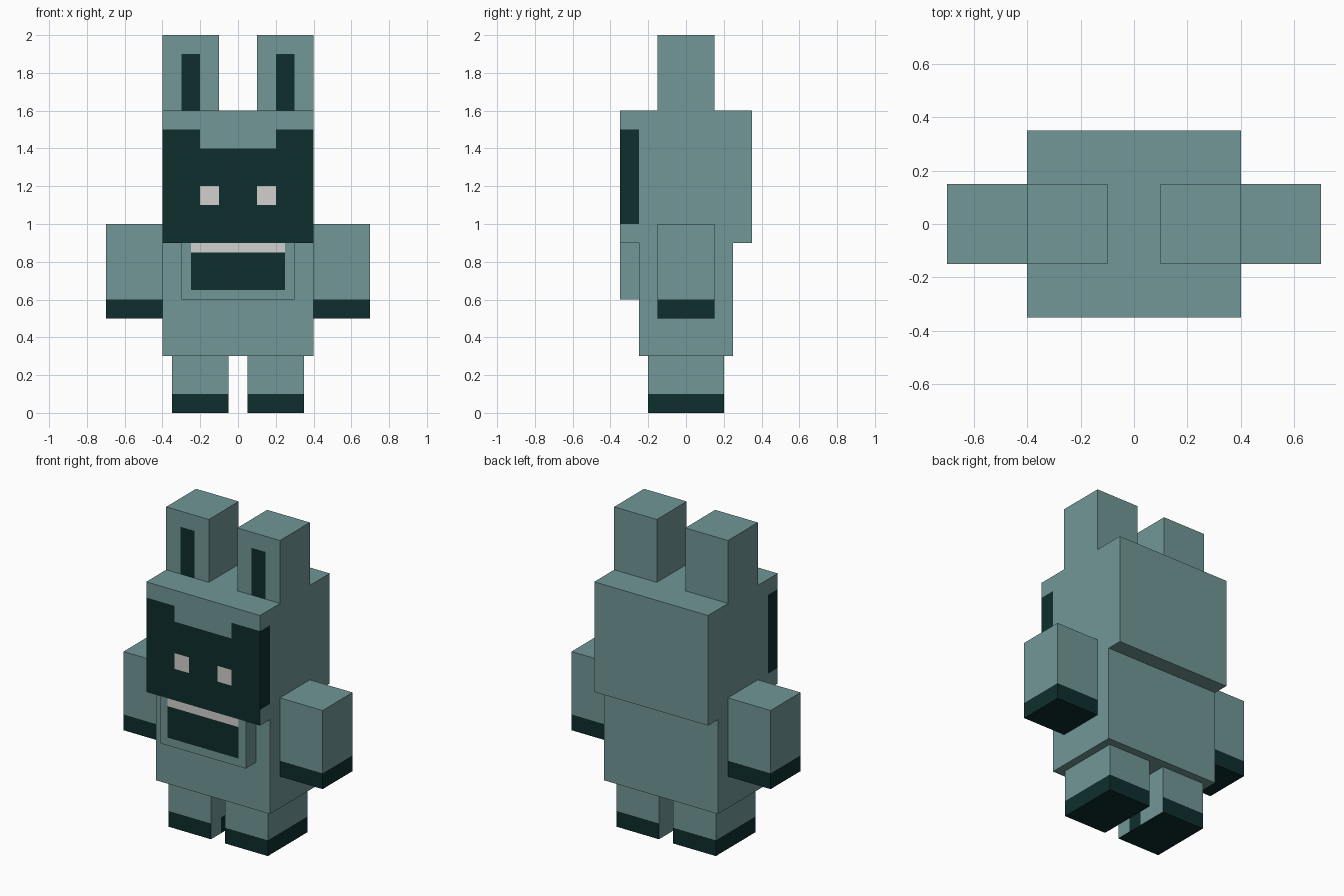
import bpy
import bmesh
from mathutils import Vector

default = bpy.data.objects.get("Cube")
if default:
    bpy.data.objects.remove(default, do_unlink=True)


def make_material(name, rgb):
    mat = bpy.data.materials.new(name)
    mat.use_nodes = True
    mat.diffuse_color = (*rgb, 1)
    mat.node_tree.nodes["Principled BSDF"].inputs["Base Color"].default_value = (*rgb, 1)
    return mat


MATERIALS = [
    make_material("soft_teal", (0.165, 0.31, 0.305)),
    make_material("dark_teal", (0.0045, 0.027, 0.027)),
    make_material("pale_grey", (0.65, 0.62, 0.62)),
]
TEAL, DARK, PALE = range(3)


def block(name, low, high, cuts=None, rule=None):
    """Box between two corners, cut along axes, painted by rule(centre, normal)."""
    low, high = Vector(low), Vector(high)
    centre, size = (low + high) / 2, high - low
    bm = bmesh.new()
    bmesh.ops.create_cube(bm, size=1)
    for v in bm.verts:
        v.co = centre + v.co * size
    for axis, values in (cuts or {}).items():
        index = "xyz".index(axis)
        for value in values:
            point, normal = Vector(), Vector()
            point[index], normal[index] = value, 1
            bmesh.ops.bisect_plane(bm, geom=bm.verts[:] + bm.edges[:] + bm.faces[:],
                                   plane_co=point, plane_no=normal)
    bm.normal_update()
    if rule:
        for face in bm.faces:
            face.material_index = rule(face.calc_center_median(), face.normal)
    mesh = bpy.data.meshes.new(name)
    bm.to_mesh(mesh)
    bm.free()
    for mat in MATERIALS:
        mesh.materials.append(mat)
    obj = bpy.data.objects.new(name, mesh)
    bpy.context.collection.objects.link(obj)
    return obj


def pair(name, low, high, cuts, rule):
    """Left block plus its mirror image on the right."""
    block("left_" + name, low, high, cuts, rule)

    def flip(values):
        return [-v for v in values]

    block("right_" + name, (-high[0], low[1], low[2]), (-low[0], high[1], high[2]),
          {a: flip(v) if a == "x" else v for a, v in cuts.items()},
          lambda c, n: rule(Vector((-c.x, c.y, c.z)), Vector((-n.x, n.y, n.z))))


# Head: dark face mask with raised corners, pale eyes and side strips
def paint_head(c, n):
    if n.y < -0.5:
        if 0.1 < abs(c.x) < 0.2 and 1.1 < c.z < 1.2:
            return PALE
        return DARK if c.z < (1.5 if abs(c.x) > 0.2 else 1.4) else TEAL
    if abs(n.x) > 0.5 and c.y < -0.25 and 1.0 < c.z < 1.5:
        return DARK
    return TEAL


# Muzzle: pale teeth above a dark mouth
def paint_muzzle(c, n):
    if n.y > -0.5 or abs(c.x) > 0.25 or c.z < 0.65:
        return TEAL
    return PALE if c.z > 0.85 else DARK


# Ear: dark inner stripe on the front
def paint_ear(c, n):
    return DARK if n.y < -0.5 and 0.2 < c.x < 0.3 and c.z < 1.9 else TEAL


# Arm: dark paw
def paint_arm(c, n):
    return DARK if c.z < 0.6 else TEAL


# Leg: dark foot, mostly plain on the inner side
def paint_leg(c, n):
    if c.z > 0.1:
        return TEAL
    if n.x < -0.5:
        return DARK if -0.1 < c.y < 0 else TEAL
    return DARK


block("body", (-0.4, -0.25, 0.3), (0.4, 0.25, 0.9))
block("head", (-0.4, -0.35, 0.9), (0.4, 0.35, 1.6),
      {"x": (-0.2, -0.1, 0.1, 0.2), "y": (-0.25,), "z": (1.0, 1.1, 1.2, 1.4, 1.5)},
      paint_head)
block("muzzle", (-0.3, -0.35, 0.6), (0.3, -0.25, 0.9),
      {"x": (-0.25, 0.25), "z": (0.65, 0.85)}, paint_muzzle)
pair("ear", (0.1, -0.15, 1.6), (0.4, 0.15, 2.0), {"x": (0.2, 0.3), "z": (1.9,)}, paint_ear)
pair("arm", (0.4, -0.15, 0.5), (0.7, 0.15, 1.0), {"z": (0.6,)}, paint_arm)
pair("leg", (0.05, -0.2, 0), (0.35, 0.2, 0.3), {"y": (-0.1, 0), "z": (0.1,)}, paint_leg)
